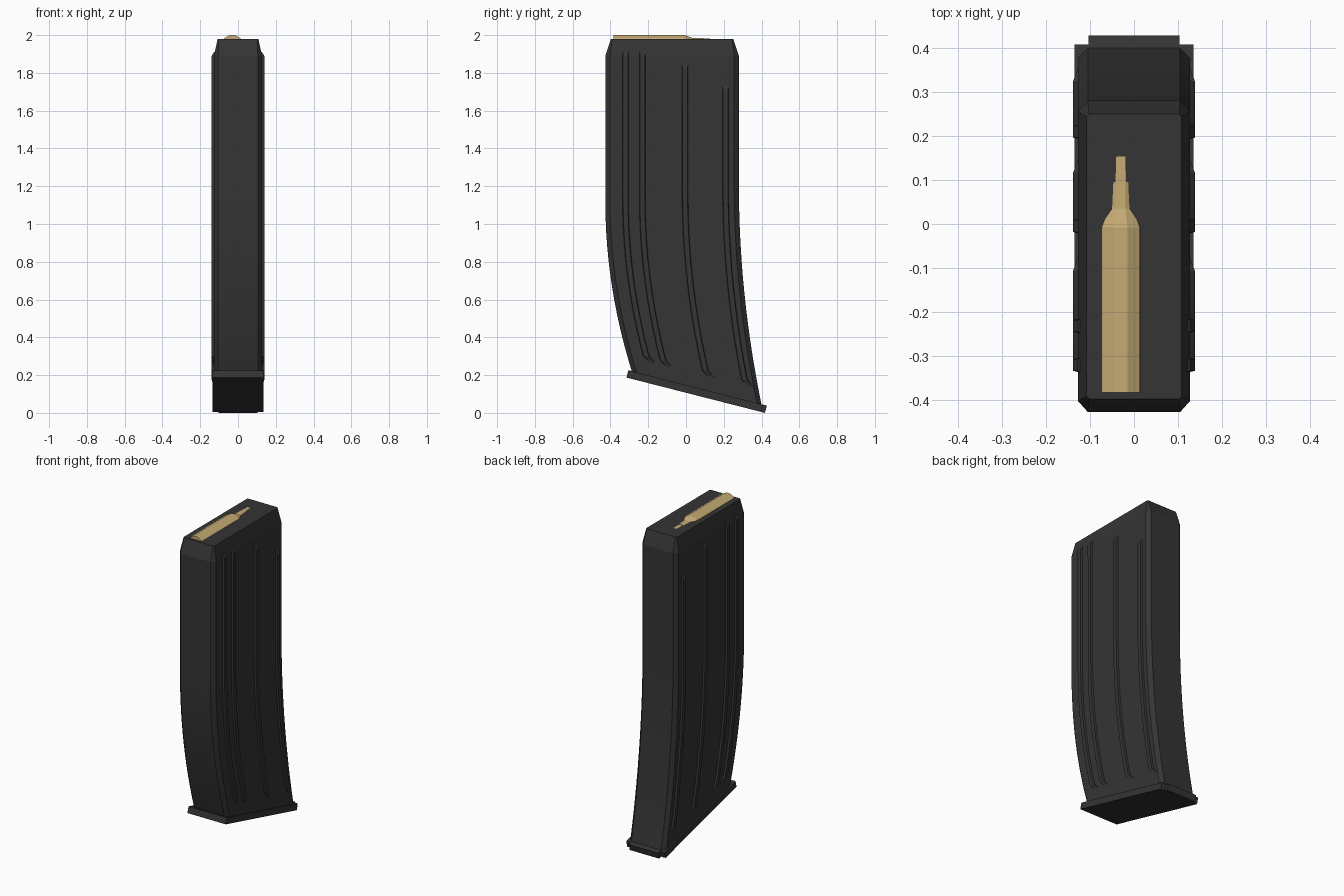
import bpy, bmesh, math
from mathutils import Vector

cube = bpy.data.objects.get("Cube")
if cube:
    bpy.data.objects.remove(cube, do_unlink=True)


def material(name, rgb):
    m = bpy.data.materials.new(name)
    m.use_nodes = True
    col = (*rgb, 1)
    m.diffuse_color = col
    m.node_tree.nodes["Principled BSDF"].inputs["Base Color"].default_value = col
    return m


DARK = material("dark_grey", (0.035, 0.035, 0.035))
BRASS = material("brass", (0.56, 0.41, 0.175))


def loft(bm, rings):
    """Skin equal-length rings of points and cap both ends."""
    loops = [[bm.verts.new(p) for p in ring] for ring in rings]
    n = len(loops[0])
    for a, b in zip(loops, loops[1:]):
        for i in range(n):
            j = (i + 1) % n
            bm.faces.new((a[i], a[j], b[j], b[i]))
    bm.faces.new(loops[0])
    bm.faces.new(loops[-1])


def finish(bm, name, mat):
    bmesh.ops.recalc_face_normals(bm, faces=bm.faces)
    mesh = bpy.data.meshes.new(name)
    bm.to_mesh(mesh)
    bm.free()
    mesh.materials.append(mat)
    ob = bpy.data.objects.new(name, mesh)
    bpy.context.collection.objects.link(ob)
    return ob


FRONT, DEPTH, HALF = -0.427, 0.707, 0.127


def curve_y(u, z):
    """Depth position of the fraction u (0 front, 1 back) at height z."""
    front = 0.173 * max(0, 1.12 - z) ** 2
    back = 0.088 * max(0, 1.21 - z) ** 2
    return FRONT + DEPTH * u + front * (1 - u) + back * u


def octagon(half, y0, y1, cx, cy):
    """Rectangle with cut corners, as (x, y) pairs."""
    return [(-half + cx, y0), (half - cx, y0), (half, y0 + cy), (half, y1 - cy),
            (half - cx, y1), (-half + cx, y1), (-half, y1 - cy), (-half, y0 + cy)]


# Curved body: slanted at the bottom, level and bevelled at the top
bm = bmesh.new()
rings = []
STEPS = 14
section = octagon(HALF, 0, 1, 0.022, 0.035)
for k in range(STEPS + 1):
    t = k / STEPS
    ring = []
    for x, u in section:
        z = (0.215 - 0.175 * u) * (1 - t) + 1.25 * t
        ring.append((x, curve_y(u, z), z))
    rings.append(ring)
rings.append([(x, curve_y(u, 1.89), 1.89) for x, u in section])
rings.append([(x, y, 1.98) for x, y in octagon(0.108, -0.397, 0.25, 0.006, 0.006)])
loft(bm, rings)
finish(bm, "magazine_body", DARK)

# Raised ribs on both sides: position, top height, bottom height
RIBS = [(0.151, 1.91, 0.265), (0.277, 1.91, 0.243),
        (0.597, 1.845, 0.19), (0.9, 1.73, 0.14)]
bm = bmesh.new()
for u, top, bottom in RIBS:
    for side in (1, -1):
        low = bottom + 0.035
        path = [(top, HALF, 0), (top - 0.02, 0.139, 0)]
        path += [(1.15 + (low - 1.15) * k / 10, 0.139, 0) for k in range(11)]
        path.append((bottom, HALF, 0.025))
        rings = []
        for z, x, kick in path:
            y = curve_y(u, z) + kick
            rings.append([(side * 0.115, y - 0.019, z), (side * x, y - 0.013, z),
                          (side * x, y + 0.013, z), (side * 0.115, y + 0.019, z)])
        loft(bm, rings)
finish(bm, "side_ribs", DARK)

# Slanted floor plate with a narrower lip at the back
outline = [(-0.135, -0.315), (0.135, -0.315), (0.135, 0.398), (0.103, 0.398),
           (0.103, 0.418), (-0.103, 0.418), (-0.103, 0.398), (-0.135, 0.398)]
lower = [Vector((x, y, (0.418 - y) * 0.255)) for x, y in outline]
thick = Vector((0, 0.255, 1)).normalized() * 0.04
bm = bmesh.new()
loft(bm, [lower, [p + thick for p in lower]])
finish(bm, "floor_plate", DARK)


# Top cartridge, partly sunk into the body
def turned(name, profile):
    bm = bmesh.new()
    sides = 12
    rings = []
    for y, r in profile:
        angles = [2 * math.pi * (i + 0.5) / sides for i in range(sides)]
        rings.append([(-0.03 + r * math.sin(a), y, 1.944 + r * math.cos(a))
                      for a in angles])
    loft(bm, rings)
    finish(bm, name, BRASS)


turned("cartridge_case", [(-0.383, 0.058), (-0.008, 0.058),
                          (0.035, 0.0425), (0.095, 0.041)])
turned("bullet", [(0.08, 0.0388), (0.152, 0.0376), (0.18, 0.03), (0.22, 0.008)])
